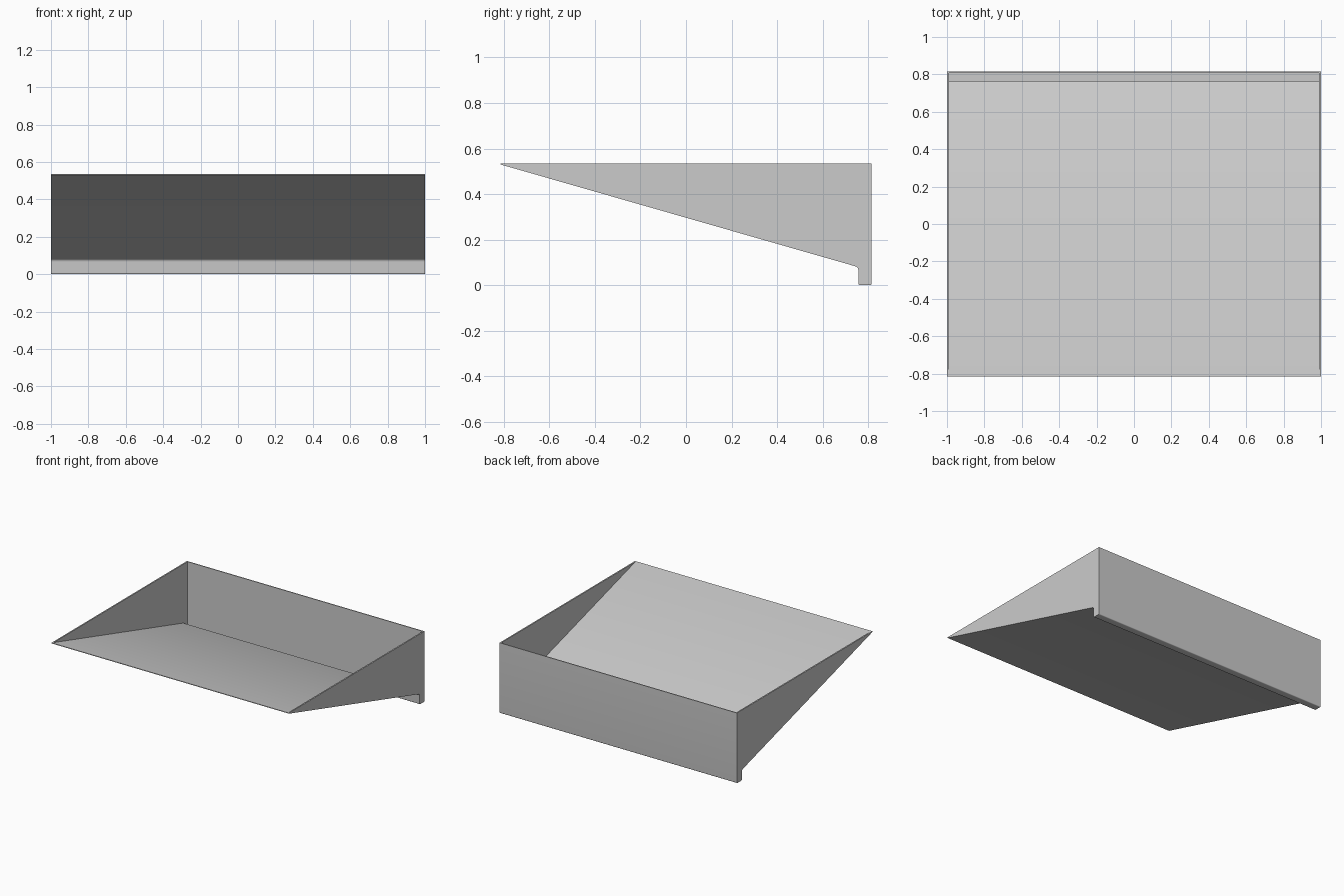
import bpy, bmesh
from mathutils import Vector

if "Cube" in bpy.data.objects:
    bpy.data.objects.remove(bpy.data.objects["Cube"])


def rounded(points, steps=5):
    """Points are (a, b, radius); returns the outline with filleted corners."""
    out = []
    n = len(points)
    for i, (a, b, r) in enumerate(points):
        p = Vector((a, b))
        if r == 0:
            out.append(p)
            continue
        prev, nxt = Vector(points[i - 1][:2]), Vector(points[(i + 1) % n][:2])
        s = p + (prev - p).normalized() * r
        e = p + (nxt - p).normalized() * r
        for k in range(steps + 1):
            t = k / steps
            out.append(s * (1 - t) ** 2 + p * 2 * t * (1 - t) + e * t * t)
    return out


def prism(name, outline, place, depth):
    """Extrude a closed outline; place maps 2D points into space."""
    bm = bmesh.new()
    face = bm.faces.new([bm.verts.new(place(p)) for p in outline])
    geom = bmesh.ops.extrude_face_region(bm, geom=[face])["geom"]
    bmesh.ops.translate(bm, vec=depth, verts=[g for g in geom if isinstance(g, bmesh.types.BMVert)])
    bmesh.ops.recalc_face_normals(bm, faces=bm.faces)
    mesh = bpy.data.meshes.new(name)
    bm.to_mesh(mesh)
    bm.free()
    obj = bpy.data.objects.new(name, mesh)
    bpy.context.collection.objects.link(obj)
    return obj


def cut(obj, cutter):
    mod = obj.modifiers.new("cut", "BOOLEAN")
    mod.operation, mod.solver, mod.object = "DIFFERENCE", "EXACT", cutter
    bpy.context.view_layer.objects.active = obj
    bpy.ops.object.modifier_apply(modifier=mod.name)
    bpy.data.objects.remove(cutter)


TOP = 0.535

# Wedge body with the gutter lip along the back
body_outline = rounded([(-0.815, TOP, 0), (-0.815, 0.53, 0), (0.757, 0.079, 0.014),
                        (0.757, 0, 0.008), (0.815, 0, 0.008), (0.815, TOP, 0)])
tray = prism("wedge_tray", body_outline, lambda p: (-1, p.x, p.y), (2, 0, 0))

# Hollow: sloping floor, then down into the narrow gutter
hollow_outline = rounded([(-0.805, TOP + 0.1, 0), (-0.805, TOP, 0), (0.765, 0.085, 0.012),
                          (0.765, 0.01, 0), (0.808, 0.01, 0), (0.808, TOP + 0.1, 0)])
cut(tray, prism("hollow_cutter", hollow_outline, lambda p: (-0.99, p.x, p.y), (1.98, 0, 0)))

# Shallow rounded recess in the gutter floor
recess_outline = rounded([(-0.138, 0.768, 0.018), (0.138, 0.768, 0.018),
                          (0.138, 0.806, 0.018), (-0.138, 0.806, 0.018)])
cut(tray, prism("recess_cutter", recess_outline, lambda p: (p.x, p.y, 0.004), (0, 0, 0.02)))

# Smooth fillets, sharp edges elsewhere
tray.select_set(True)
bpy.context.view_layer.objects.active = tray
bpy.ops.object.shade_smooth_by_angle()
